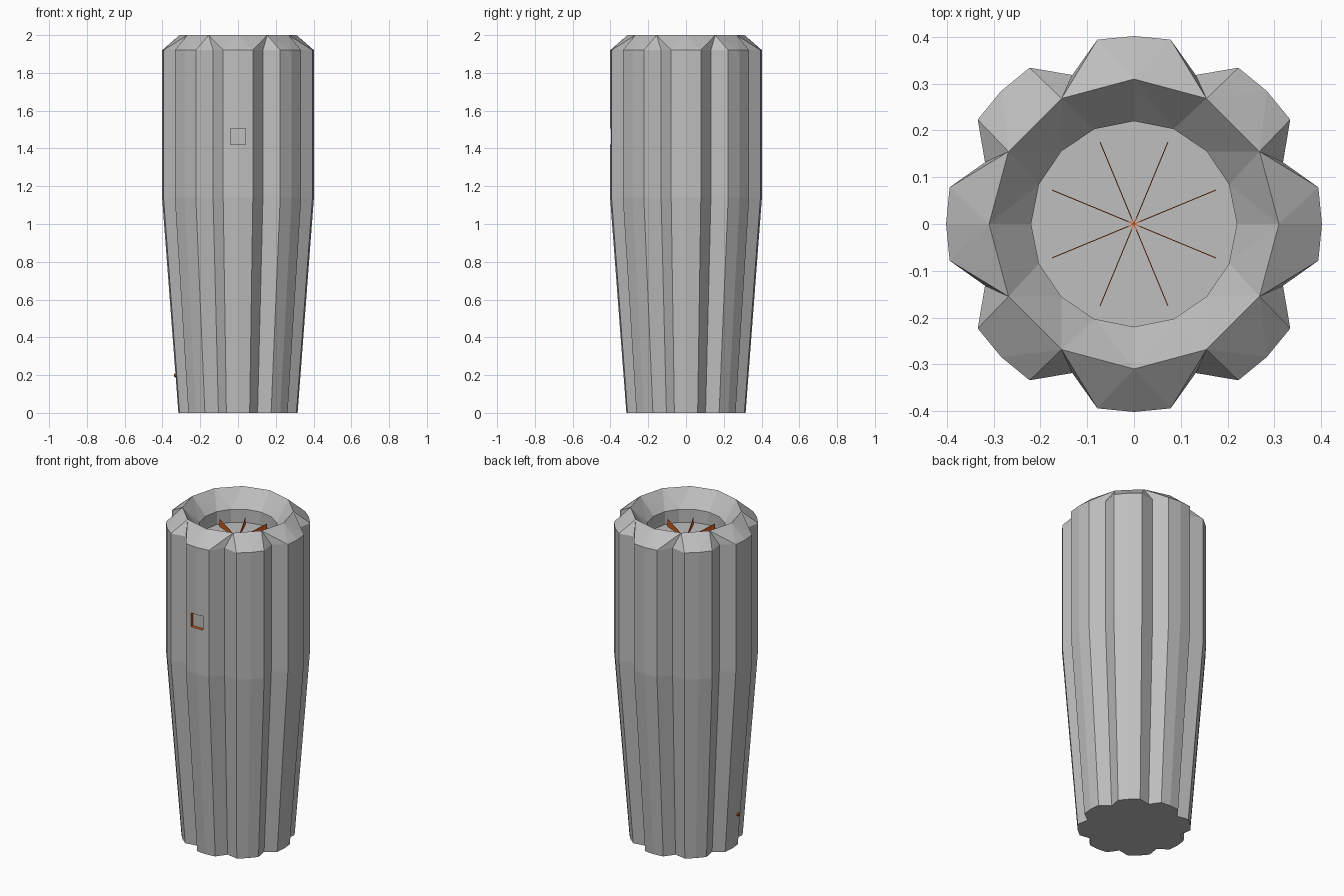
import bpy, bmesh, math
from mathutils import Vector

if "Cube" in bpy.data.objects:
    bpy.data.objects.remove(bpy.data.objects["Cube"])


def material(name, rgb):
    m = bpy.data.materials.new(name)
    m.diffuse_color = (*rgb, 1)
    m.use_nodes = True
    m.node_tree.nodes["Principled BSDF"].inputs["Base Color"].default_value = m.diffuse_color
    return m


GREY = material("light grey", (0.52, 0.52, 0.52))
ORANGE = material("burnt orange", (0.60, 0.10, 0.012))


def finish(name, bm, mats):
    bmesh.ops.recalc_face_normals(bm, faces=bm.faces)
    me = bpy.data.meshes.new(name)
    bm.to_mesh(me)
    bm.free()
    ob = bpy.data.objects.new(name, me)
    bpy.context.collection.objects.link(ob)
    for m in mats:
        me.materials.append(m)
    return ob


def ring(bm, n, z, radius):
    out = []
    for i in range(n):
        a = 2 * math.pi * i / n
        r = radius(i)
        out.append(bm.verts.new((r * math.cos(a), r * math.sin(a), z)))
    return out


def bridge(bm, a, b):
    """Join two closed rings, stepping along whichever ring lags in angle."""
    na, nb = len(a), len(b)
    if na == nb:
        for i in range(na):
            j = (i + 1) % na
            bm.faces.new((a[i], a[j], b[j], b[i]))
        return
    i = j = 0
    while i < na or j < nb:
        if j >= nb or (i < na and (i + 0.5) / na <= (j + 0.5) / nb):
            bm.faces.new((a[i % na], a[(i + 1) % na], b[j % nb]))
            i += 1
        else:
            bm.faces.new((a[i % na], b[(j + 1) % nb], b[j % nb]))
            j += 1


# Fluted body: eight lobes, every fourth point is a valley
def lobes(scale):
    return lambda i: scale * (0.345 if i % 4 == 2 else 0.402)


bm = bmesh.new()
base = ring(bm, 32, 0, lobes(0.785))
waist = ring(bm, 32, 1.14, lobes(1))
shoulder = ring(bm, 32, 1.92, lobes(1))
crest = ring(bm, 12, 2.0, lambda i: 0.31)
lip = ring(bm, 16, 1.90, lambda i: 0.22)
floor = ring(bm, 16, 1.82, lambda i: 0.22)
bm.faces.new(base)
for lo, hi in zip((base, waist, shoulder, crest, lip),
                  (waist, shoulder, crest, lip, floor)):
    bridge(bm, lo, hi)
bm.faces.new(floor)
body = finish("fluted_body", bm, [GREY, ORANGE])

# Square recess in the front lobe
bm = bmesh.new()
bmesh.ops.create_cube(bm, size=1)
for v in bm.verts:
    v.co = Vector((v.co.x * 0.08, v.co.y * 0.1 - 0.43, v.co.z * 0.085 + 1.463))
cutter = finish("recess_cutter", bm, [GREY])
cutter.hide_render = True
mod = body.modifiers.new("recess", 'BOOLEAN')
mod.operation = 'DIFFERENCE'
mod.solver = 'EXACT'
mod.object = cutter
bpy.context.view_layer.objects.active = body
bpy.ops.object.modifier_apply(modifier=mod.name)
bpy.data.objects.remove(cutter)
for p in body.data.polygons:
    c = p.center
    inside = abs(c.x) < 0.045 and abs(c.z - 1.463) < 0.05 and c.y < -0.3
    p.material_index = 1 if inside and abs(p.normal.y) < 0.5 else 0

# Radial vanes inside the mouth
bm = bmesh.new()
for k in range(8):
    a = math.radians(22.5 + 45 * k)
    d = Vector((math.cos(a), math.sin(a), 0))
    side = Vector((-d.y, d.x, 0)) * 0.001
    prof = [Vector((0, 0, 1.82)), d * 0.19 + Vector((0, 0, 1.82)),
            d * 0.19 + Vector((0, 0, 1.865))]
    l = [bm.verts.new(p + side) for p in prof]
    r = [bm.verts.new(p - side) for p in prof]
    bm.faces.new(l)
    bm.faces.new(r[::-1])
    bridge(bm, l, r)
finish("mouth_vanes", bm, [ORANGE])

# Small stud low on the left side
bm = bmesh.new()
bmesh.ops.create_icosphere(bm, subdivisions=1, radius=0.013)
bmesh.ops.translate(bm, verts=bm.verts, vec=(-0.328, -0.035, 0.2))
finish("side_stud", bm, [ORANGE])
